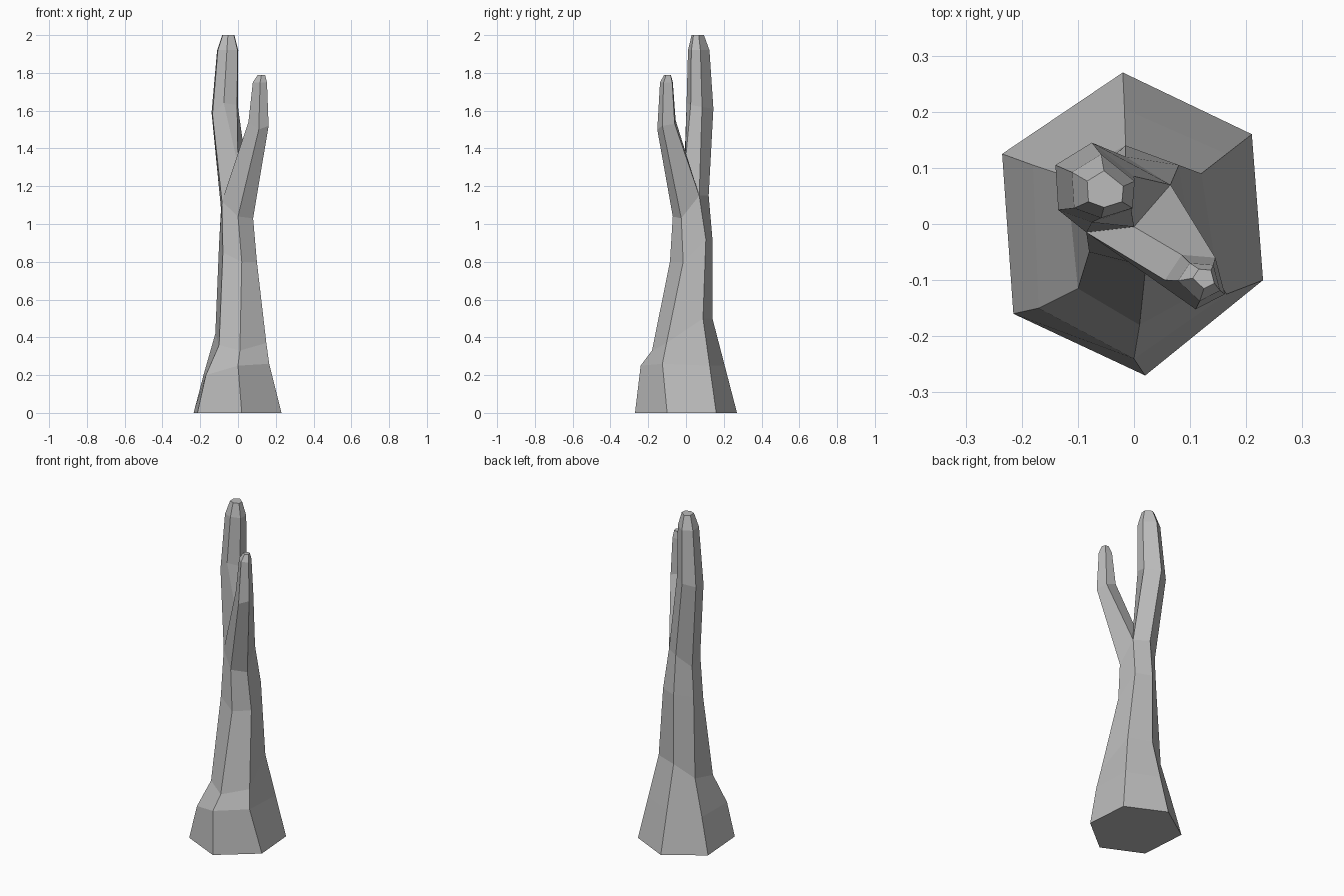
import bpy
import bmesh
from mathutils import Vector

# Remove the default object only
default = bpy.data.objects.get("Cube")
if default:
    bpy.data.objects.remove(default, do_unlink=True)


def flat_material(name, colour):
    material = bpy.data.materials.new(name)
    material.use_nodes = True
    material.diffuse_color = colour
    for node in material.node_tree.nodes:
        if node.type == "BSDF_PRINCIPLED":
            node.inputs["Base Color"].default_value = colour
    return material


def add_ring(bm, points):
    return [bm.verts.new(point) for point in points]


def add_face(bm, corners):
    """Make a face, dropping repeated corners so a quad may become a triangle."""
    unique = list(dict.fromkeys(corners))
    if len(unique) > 2:
        bm.faces.new(unique)


def bridge(bm, lower, upper):
    count = len(lower)
    for i in range(count):
        j = (i + 1) % count
        add_face(bm, (lower[i], lower[j], upper[j], upper[i]))


def scaled_ring(points, centre, scale):
    """Shrink a cross-section and move it to a new centre."""
    middle = sum((Vector(p) for p in points), Vector()) / len(points)
    return [Vector(centre) + (Vector(p) - middle) * scale for p in points]


def grow_branch(bm, root, elbow, shoulder, tip):
    """Loft from the fork through the elbow to a blunt, tapered tip."""
    sections = [elbow, scaled_ring(elbow, *shoulder), scaled_ring(elbow, *tip)]
    # Flatten the two upper sections
    for section, (centre, scale) in zip(sections[1:], (shoulder, tip)):
        for point in section:
            point.z = centre[-1]
    previous = root
    for section in sections:
        current = add_ring(bm, section)
        bridge(bm, previous, current)
        previous = current
    add_face(bm, previous)


# Trunk cross-sections, counter-clockwise from the front corner
foot = [(.02, -.27, 0), (.23, -.1, 0), (.21, .16, 0),
        (-.02, .27, 0), (-.235, .125, 0), (-.215, -.16, 0)]
flare = [(0, -.24, .25), (.165, -.125, .26), (.165, .125, .25),
         (-.017, .205, .25), (-.18, .105, .21), (-.17, -.15, .2)]
shin = [(.01, -.18, .33), (.15, -.103, .37), (.12, .09, .5),
        (-.015, .14, .5), (-.12, .085, .42), (-.1, -.115, .36)]
waist = [(.02, -.085, .8), (.1, -.015, .8), (.08, .105, .92),
         (-.015, .14, .92), (-.1, .07, .9), (-.08, -.05, .85)]
neck = [(0, -.07, 1.04), (.08, -.025, 1.03), (.065, .07, 1.15),
        (-.015, .12, 1.15), (-.09, .07, 1.08), (-.085, -.015, 1.12)]

bm = bmesh.new()
rings = [add_ring(bm, section) for section in (foot, flare, shin, waist, neck)]
add_face(bm, rings[0][::-1])
for lower, upper in zip(rings, rings[1:]):
    bridge(bm, lower, upper)

# Fork: both branches share the crotch point and the two side corners
front, front_left, back_left, back, back_right, front_right = rings[-1]
crotch = bm.verts.new((0, -.005, 1.31))

# Tall rear branch
grow_branch(
    bm,
    [front_right, crotch, crotch, back_left, back, back_right],
    [(-.135, .025, 1.58), (-.075, .003, 1.64), (-.005, .025, 1.63),
     (0, .085, 1.62), (-.075, .145, 1.61), (-.14, .105, 1.59)],
    shoulder=((-.056, .06, 1.92), .8),
    tip=((-.052, .058, 2), .46),
)

# Short front branch
grow_branch(
    bm,
    [front_right, front, front_left, back_left, crotch],
    [(.055, -.1, 1.54), (.11, -.152, 1.5), (.162, -.125, 1.52),
     (.145, -.06, 1.53), (.085, -.055, 1.55)],
    shoulder=((.118, -.1, 1.75), .7),
    tip=((.125, -.096, 1.79), .36),
)

bmesh.ops.recalc_face_normals(bm, faces=bm.faces)
mesh = bpy.data.meshes.new("forked_stone_column")
bm.to_mesh(mesh)
bm.free()

# Flat-shaded stone
mesh.materials.append(flat_material("stone_grey", (.5, .5, .5, 1)))
column = bpy.data.objects.new("forked_stone_column", mesh)
bpy.context.collection.objects.link(column)
